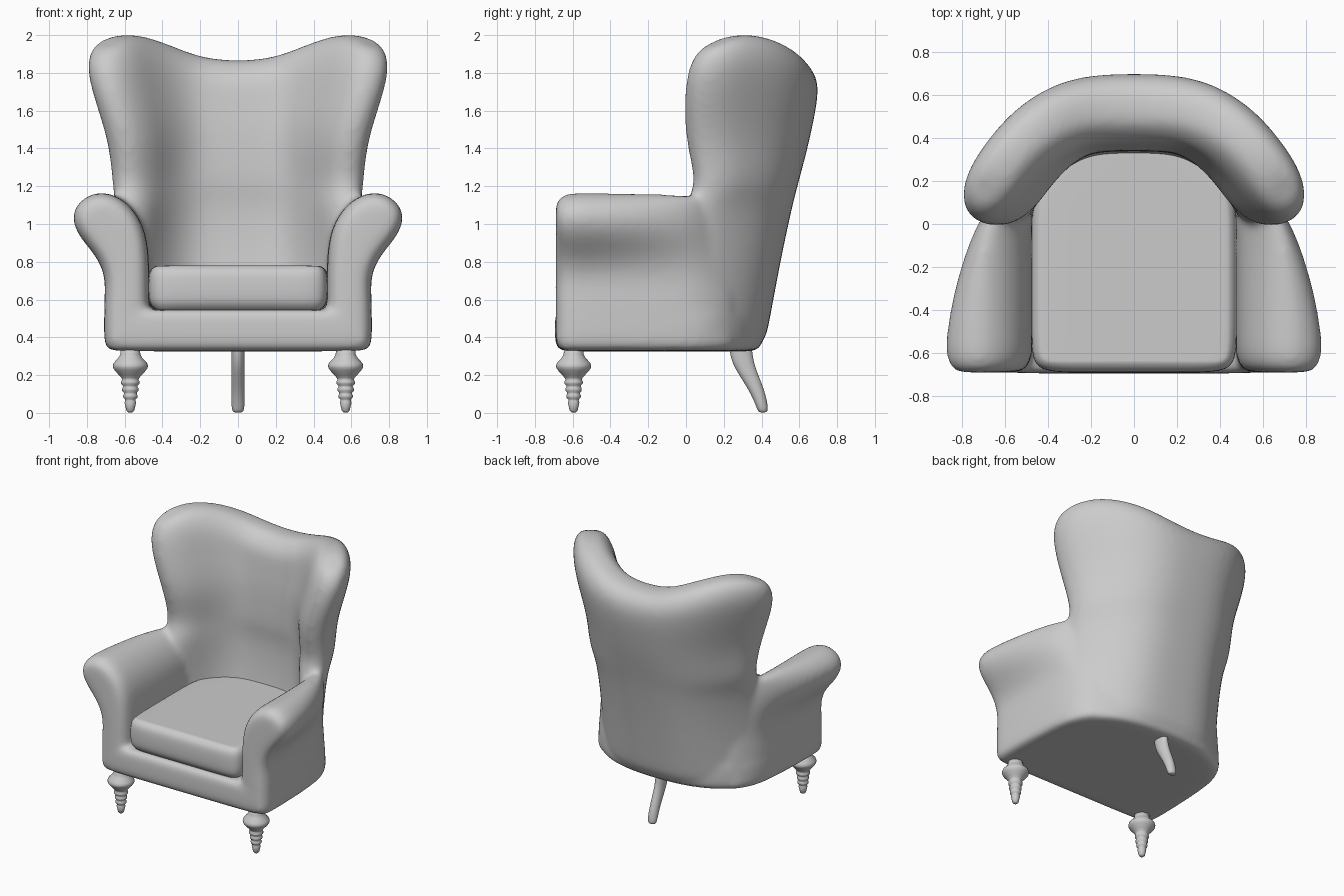
import bpy, bmesh, math
from mathutils import Vector

if "Cube" in bpy.data.objects:
    bpy.data.objects.remove(bpy.data.objects["Cube"])


def loft(bm, rings):
    """Skin closed rings of equal length; close both ends with strips of quads."""
    vs = [[bm.verts.new(p) for p in ring] for ring in rings]
    n = len(vs[0])
    for a, b in zip(vs, vs[1:]):
        for i in range(n):
            j = (i + 1) % n
            bm.faces.new((a[i], a[j], b[j], b[i]))
    for end in (vs[0], vs[-1]):
        for i in range(n // 2 - 1):
            bm.faces.new((end[i], end[i + 1], end[n - 2 - i], end[n - 1 - i]))


def finish(bm, name, subsurf=0):
    bmesh.ops.recalc_face_normals(bm, faces=bm.faces)
    for f in bm.faces:
        f.smooth = True
    me = bpy.data.meshes.new(name)
    bm.to_mesh(me)
    bm.free()
    ob = bpy.data.objects.new(name, me)
    bpy.context.collection.objects.link(ob)
    if subsurf:
        m = ob.modifiers.new("Subdivision", 'SUBSURF')
        m.levels = m.render_levels = subsurf
    return ob


def mirrored(half):
    return half + [(-x, y) for x, y in reversed(half)]


def offset(ring, d):
    """Grow (or shrink) a counter-clockwise 2D ring."""
    out = []
    for i, p in enumerate(ring):
        t = (Vector(ring[(i + 1) % len(ring)]) - Vector(ring[i - 1])).normalized()
        out.append((p[0] + t.y * d, p[1] - t.x * d))
    return out


# Back and wings: C-shaped plan, (x fraction, y fraction, top height) along its midline
MID = [(0, 1, 1.855), (.29, .99, 1.875), (.5, .9, 1.93), (.71, .67, 1.98),
       (.88, .33, 2.003), (1, 0, 1.98)]


def back_ring(z, half_w, y_back, y_front, r):
    full = [(-x, y, h) for x, y, h in reversed(MID[1:])] + MID
    pts = [Vector((x * half_w, y_front + y * (y_back - y_front))) for x, y, h in full]
    tops = [h for x, y, h in full]

    def lift(p, top):
        zz = z if z < 1.3 else 1.3 + (z - 1.3) * (top - 1.3) / .6
        return (p.x, p.y, zz)

    outer, inner = [], []
    last = len(pts) - 1
    for i, p in enumerate(pts):
        t = (pts[min(i + 1, last)] - pts[max(i - 1, 0)]).normalized()
        n = Vector((-t.y, t.x))
        row = [(p, 1)]
        if i == 0:
            row = [(p - t * r, .5), (p, 1)]
        elif i == last:
            row = [(p, 1), (p + t * r, .5)]
        padding = max(0, r - .1) * 1.3 * full[i][1]
        for q, k in row:
            top = tops[i] if k == 1 else 1.95
            outer.append(lift(q + n * r * k, top))
            inner.append(lift(q - n * (r + padding) * k, top))
    return outer + inner[::-1]


# height, midline half width, midline back y, midline front y, half thickness
BACK = [(.335, .53, .25, .05, .07), (.355, .55, .30, .05, .085), (.40, .56, .34, .05, .085),
        (.47, .57, .36, .05, .08), (.8, .575, .42, .05, .08), (1.1, .565, .463, .08, .102),
        (1.2, .56, .474, .165, .117),
        (1.386, .568, .51, .13, .13), (1.514, .6, .53, .12, .137), (1.643, .645, .552, .123, .14),
        (1.745, .672, .562, .135, .14), (1.81, .68, .56, .15, .132), (1.865, .68, .55, .165, .11),
        (1.895, .675, .54, .185, .075), (1.905, .67, .53, .2, .035)]
body = bmesh.new()
loft(body, [back_ring(*row) for row in BACK])

# Seat base
BASE = mirrored([(.2, -.694), (.45, -.694), (.63, -.69), (.69, -.668), (.71, -.61), (.705, -.3),
                 (.69, -.05), (.665, .1), (.585, .23), (.40, .355), (.16, .405)])
loft(body, [[(x, y, z) for x, y in offset(BASE, d)]
            for z, d in ((.325, -.06), (.332, -.025), (.355, 0), (.44, 0), (.52, 0),
                         (.54, -.01), (.545, -.03))])

# Rolled arms: front section swept backwards, the roll fading out
ARM = [(.68, .33), (.71, .355), (.71, .45), (.709, .6), (.70, .72), (.75, .83), (.84, .925),
       (.888, 1.03), (.852, 1.12), (.77, 1.168),
       (.69, 1.172), (.60, 1.13), (.525, 1.045), (.485, .94), (.472, .82), (.47, .7), (.47, .6),
       (.47, .45), (.47, .35), (.5, .33)]
# y, inset, roll amount, width factor, narrowing with height
ARM_STEPS = [(-.69, -.075, 1, 1, 0), (-.681, -.045, 1, 1, 0), (-.655, -.017, 1, 1, 0),
             (-.61, -.003, 1, 1, 0), (-.53, 0, 1, 1, 0),
             (-.35, 0, .85, .99, 0), (-.15, 0, .6, .95, 0), (.01, 0, .38, .89, .06),
             (.1, -.003, .2, .79, .15), (.19, -.01, .05, .62, .3), (.26, -.015, 0, .33, .3)]
for side in (1, -1):
    rings = []
    for y, d, roll, width, narrow in ARM_STEPS:
        ring = []
        for x, z in offset(ARM, d):
            x -= (1 - roll) * max(0, x - .705)
            z -= .02 * (y + .69) * (z > 1)
            w = max(.1, width - narrow * (z - .4))
            ring.append((side * (.47 + (x - .47) * w), y, max(z, .33)))
        rings.append(ring)
    loft(body, rings)

# Blend the upholstered parts into one skin
chair = finish(body, "upholstered_body", 2)
rm = chair.modifiers.new("Blend", 'REMESH')
rm.mode = 'VOXEL'
rm.voxel_size = .017
rm.use_smooth_shade = True
sm = chair.modifiers.new("Soften", 'SMOOTH')
sm.factor = .5
sm.iterations = 16

# Seat cushion
PLAN = mirrored([(.2, -.69), (.38, -.69), (.455, -.665), (.48, -.59), (.48, -.3), (.48, 0),
                 (.472, .14), (.40, .26), (.30, .36), (.15, .40)])
bm = bmesh.new()
loft(bm, [[(x, y, z) for x, y in offset(PLAN, d)]
          for z, d in ((.54, -.055), (.545, -.04), (.575, -.01), (.62, 0), (.71, 0),
                       (.755, -.01), (.778, -.04), (.78, -.055))])
finish(bm, "seat_cushion", 2)

# Turned front legs
TURNED = [(.05, .345), (.053, .31), (.064, .29), (.088, .265), (.093, .25), (.092, .24),
          (.083, .225), (.06, .2), (.047, .185), (.043, .175), (.049, .166), (.049, .155),
          (.039, .145), (.037, .138), (.043, .13), (.043, .117), (.034, .108), (.034, .1),
          (.039, .092), (.037, .08), (.028, .072), (.027, .064), (.031, .056), (.025, .03),
          (.021, .012), (.012, .003)]
for side, label in ((1, "right"), (-1, "left")):
    bm = bmesh.new()
    loft(bm, [[(side * .57 + r * math.cos(a), -.595 + r * math.sin(a), z)
               for a in (math.tau * i / 40 for i in range(40))] for r, z in TURNED])
    finish(bm, "front_leg_" + label)

# Curved back leg: height, centre y, half depth, half width
bm = bmesh.new()
loft(bm, [[(w * math.cos(a), y + d * math.sin(a), z)
           for a in (math.tau * (i + .5) / 12 for i in range(12))]
          for z, y, d, w in ((.38, .285, .062, .036), (.33, .29, .062, .036), (.26, .302, .06, .036),
                             (.18, .343, .05, .036), (.10, .383, .04, .036),
                             (.03, .404, .032, .036), (.008, .407, .026, .03), (.002, .407, .014, .018))])
finish(bm, "back_leg", 2)
